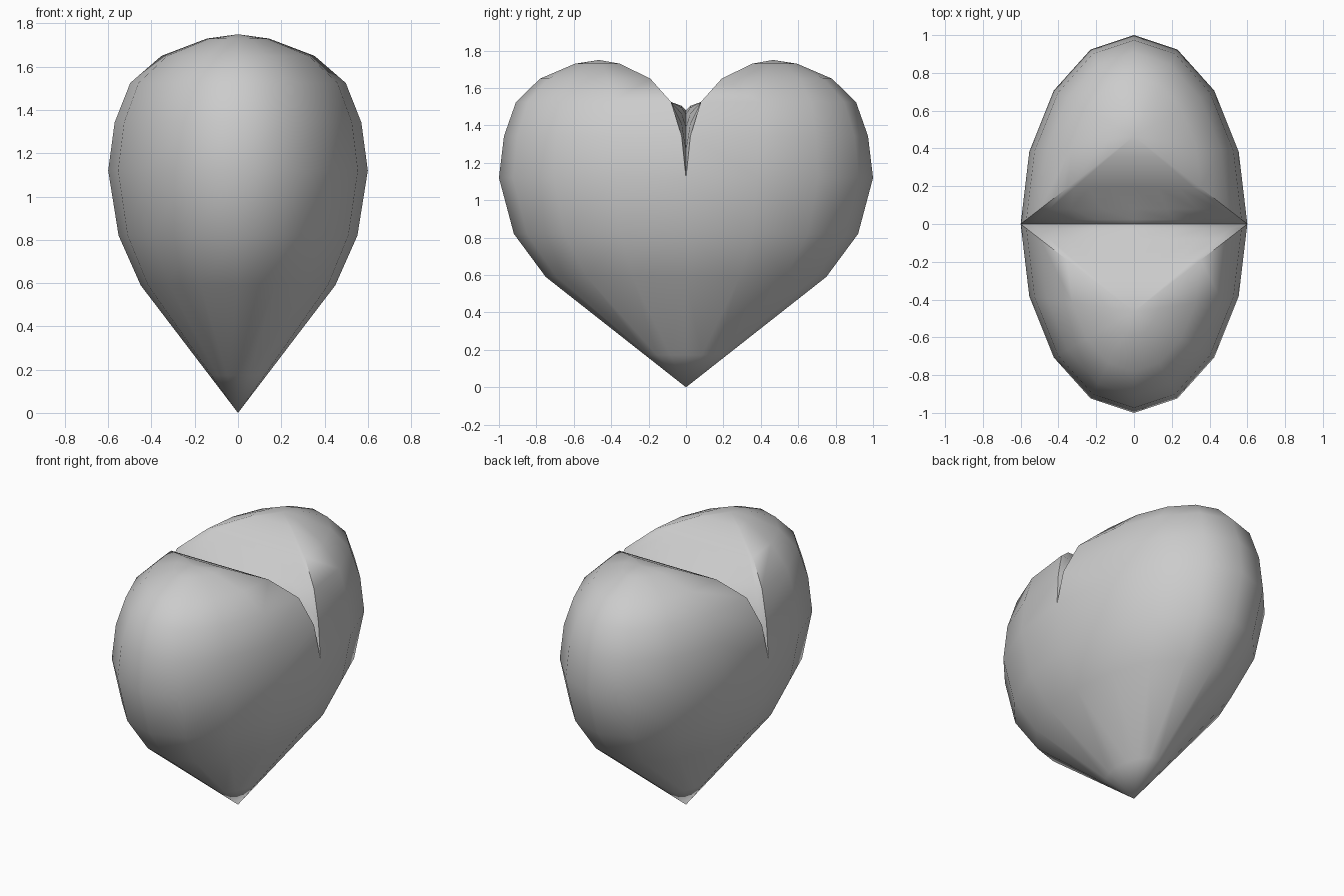
import bpy, bmesh, math

if "Cube" in bpy.data.objects:
    bpy.data.objects.remove(bpy.data.objects["Cube"])

bm = bmesh.new()
V = bm.verts.new

# Rim of one lobe: half ellipse on the outside, curved valley on y = 0
arc = [(0.6 * math.cos(math.pi * i / 8), math.sin(math.pi * i / 8)) for i in range(9)]
half_valley = [(0.54, 1.27), (0.40, 1.39), (0.21, 1.46)]
valley = [(-x, z) for x, z in half_valley] + [(0, 1.48)] + [(x, z) for x, z in reversed(half_valley)]
rim = [(x, abs(y) if 0 < i < 8 else 0, 1.12) for i, (x, y) in enumerate(arc)]
rim += [(x, 0, z) for x, z in valley]
n = len(rim)

# Lobe: rings growing from the top pole out to the rim
PY = 0.465
levels = [(0.24, 1.73), (0.59, 1.65), (0.83, 1.525), (0.95, None), (1.0, 0)]
pole = V((0, PY, 1.75))
prev = None
for f, h in levels:
    ring = []
    for x, y, z in rim:
        if h is None:
            zz = 1.525 + (z - 1.525) * 0.45
        elif f == 1.0:
            zz = z
        else:
            zz = h
        ring.append(V((x * f, PY + (y - PY) * f, zz)))
    for i in range(n):
        j = (i + 1) % n
        if prev is None:
            bm.faces.new((pole, ring[i], ring[j]))
        else:
            bm.faces.new((prev[i], ring[i], ring[j], prev[j]))
    prev = ring

# Lower body: half rings tapering to the tip
prev = prev[:9]
for r, z in [(0.92, 0.82), (0.75, 0.59), (0.22, 0.173)]:
    row = [V((x * r, y * r if 0 < i < 8 else 0, z)) for i, (x, y) in enumerate(arc)]
    for i in range(8):
        bm.faces.new((prev[i], row[i], row[i + 1], prev[i + 1]))
    prev = row
tip = V((0, 0, 0))
for i in range(8):
    bm.faces.new((prev[i], tip, prev[i + 1]))

# Mirror the half to the other lobe and weld the seam
geo = bm.verts[:] + bm.edges[:] + bm.faces[:]
bmesh.ops.mirror(bm, geom=geo, axis='Y', merge_dist=0.0)
bmesh.ops.remove_doubles(bm, verts=bm.verts[:], dist=0.001)
bmesh.ops.recalc_face_normals(bm, faces=bm.faces[:])

mesh = bpy.data.meshes.new("heart")
bm.to_mesh(mesh)
bm.free()
heart = bpy.data.objects.new("heart", mesh)
bpy.context.collection.objects.link(heart)

# Smooth surface, crisp valley
bpy.context.view_layer.objects.active = heart
heart.select_set(True)
bpy.ops.object.shade_smooth_by_angle(angle=math.radians(60))
